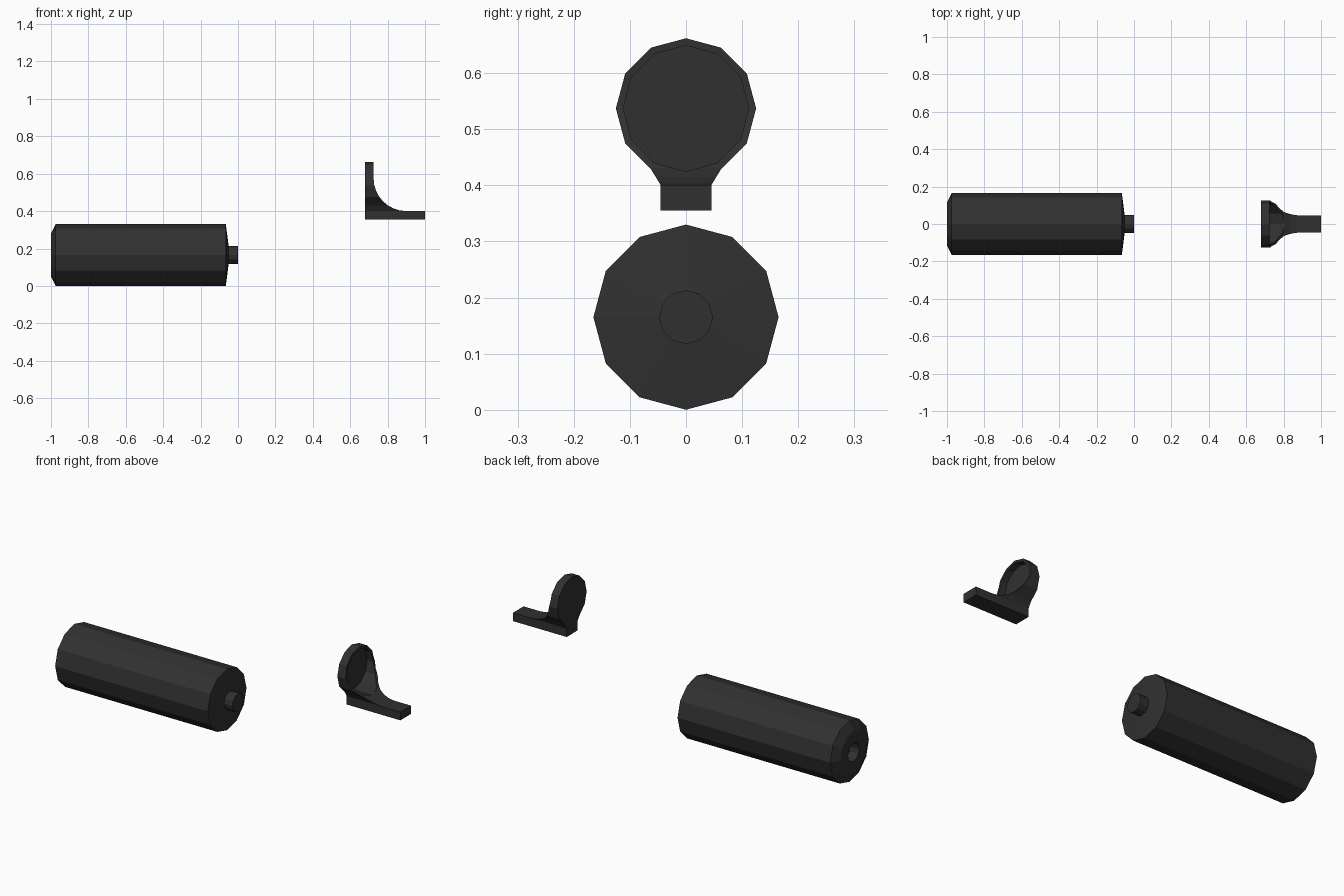
import bpy, bmesh, math

if "Cube" in bpy.data.objects:
    bpy.data.objects.remove(bpy.data.objects["Cube"])

SIDES = 12
mat = bpy.data.materials.new("charcoal black")
mat.diffuse_color = (0.03, 0.03, 0.03, 1)
mat.use_nodes = True
mat.node_tree.nodes["Principled BSDF"].inputs["Base Color"].default_value = mat.diffuse_color


def finish(name, bm):
    bmesh.ops.recalc_face_normals(bm, faces=bm.faces)
    me = bpy.data.meshes.new(name)
    bm.to_mesh(me)
    bm.free()
    me.materials.append(mat)
    ob = bpy.data.objects.new(name, me)
    bpy.context.collection.objects.link(ob)
    return ob


def ring_points(r, zc):
    # twelve-sided outline in the yz plane, one corner straight up
    return [(r * math.sin(2 * math.pi * i / SIDES), zc + r * math.cos(2 * math.pi * i / SIDES))
            for i in range(SIDES)]


def lathe_x(name, profile, zc):
    # closed solid of rings along x, capped at both ends
    bm = bmesh.new()
    rings = [[bm.verts.new((x, y, z)) for y, z in ring_points(r, zc)] for x, r in profile]
    for a, b in zip(rings, rings[1:]):
        for i in range(SIDES):
            j = (i + 1) % SIDES
            bm.faces.new((a[i], a[j], b[j], b[i]))
    bm.faces.new(rings[0])
    bm.faces.new(rings[-1])
    return finish(name, bm)


def prism(name, points, offset):
    bm = bmesh.new()
    f = bm.faces.new([bm.verts.new(p) for p in points])
    ext = bmesh.ops.extrude_face_region(bm, geom=[f])
    verts = [v for v in ext["geom"] if isinstance(v, bmesh.types.BMVert)]
    bmesh.ops.translate(bm, verts=verts, vec=offset)
    return finish(name, bm)


def boolean(ob, cutter, operation):
    m = ob.modifiers.new(operation.lower(), 'BOOLEAN')
    m.operation, m.solver, m.object = operation, 'EXACT', cutter
    bpy.context.view_layer.objects.active = ob
    bpy.ops.object.modifier_apply(modifier=m.name)
    bpy.data.objects.remove(cutter)


# Cylinder: socket in the back, chamfered body, shallow cone and front peg
lathe_x("cylinder_body", [(-0.945, 0.048), (-1.0, 0.048), (-1.0, 0.115), (-0.975, 0.165),
                          (-0.065, 0.165), (-0.05, 0.048), (0, 0.048)], 0.165)

# Bracket: L-shaped side profile with a round fillet
profile = [(0.68, 0.355), (1.0, 0.355), (1.0, 0.40)]
for i in range(9):
    a = math.radians(270 - 90 * i / 8)
    profile.append((0.9 + 0.175 * math.cos(a), 0.575 + 0.175 * math.sin(a)))
profile += [(0.725, 0.67), (0.68, 0.67)]
bracket = prism("round_plate_bracket", [(x, -0.2, z) for x, z in profile], (0, 0.4, 0))

# Trim to the keyhole outline: round plate over a narrow foot
disc = ring_points(0.125, 0.537)
outline = disc[:6] + [(0.045, 0.40), (0.045, 0.33), (-0.045, 0.33), (-0.045, 0.40)] + disc[7:]
boolean(bracket, prism("keyhole_trim", [(0.6, y, z) for y, z in outline], (0.5, 0, 0)), 'INTERSECT')

# Round scoop through the fillet and into the plate
boolean(bracket, lathe_x("scoop_cutter", [(0.692, 0.112), (1.1, 0.112)], 0.537), 'DIFFERENCE')
